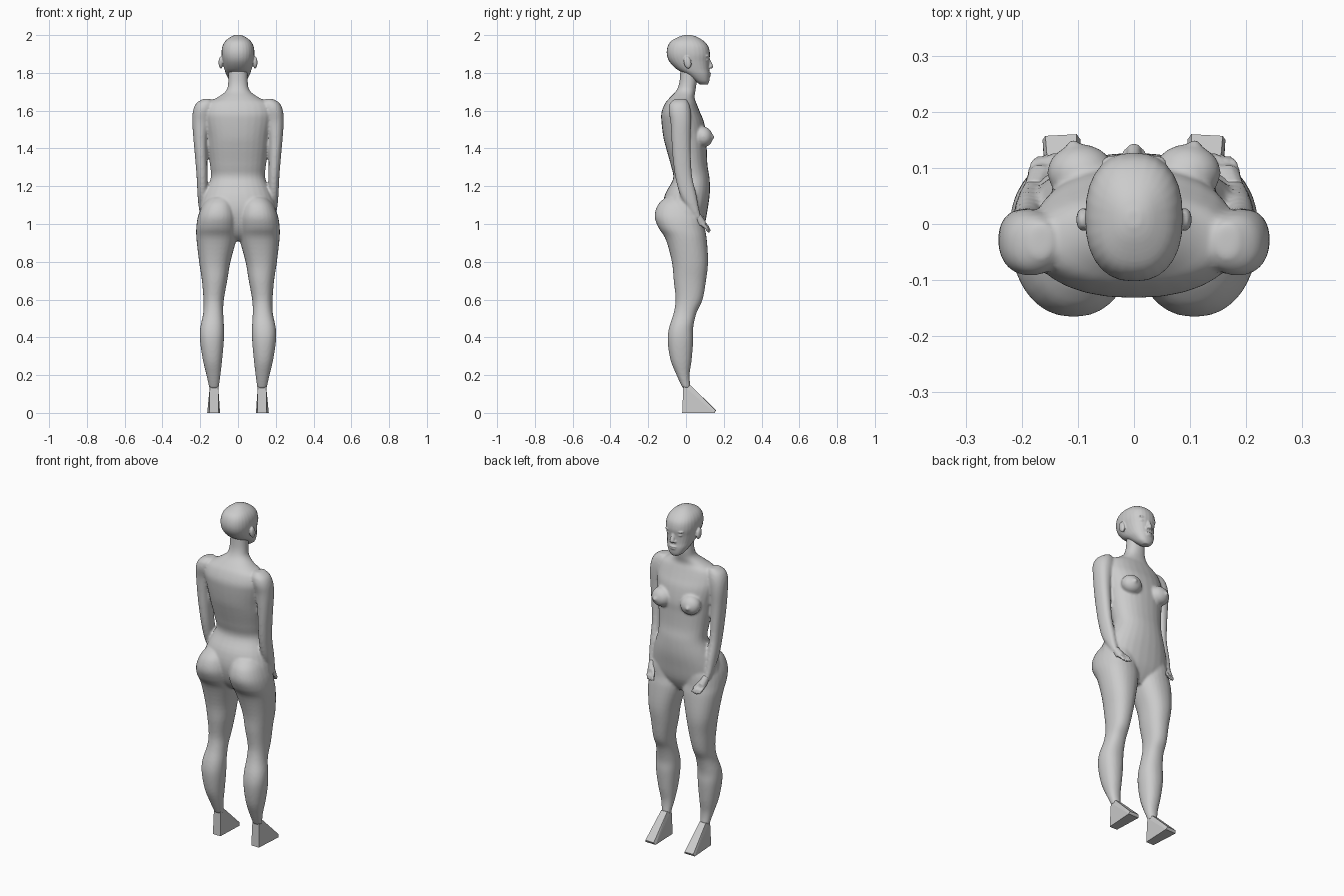
import bpy, bmesh, math
from mathutils import Vector, Matrix

skin = bpy.data.materials.new("plain grey")
skin.diffuse_color = (0.6, 0.6, 0.6, 1)


def finish(bm, name, smooth=True):
    bmesh.ops.recalc_face_normals(bm, faces=bm.faces)
    me = bpy.data.meshes.new(name)
    bm.to_mesh(me)
    bm.free()
    me.materials.append(skin)
    for p in me.polygons:
        p.use_smooth = smooth
    ob = bpy.data.objects.new(name, me)
    bpy.context.collection.objects.link(ob)
    return ob


def spline(rows, steps=4):
    """Catmull-Rom smoothing of a list of section rows."""
    out = []
    for i in range(len(rows) - 1):
        a, b = rows[max(i - 1, 0)], rows[i]
        c, d = rows[i + 1], rows[min(i + 2, len(rows) - 1)]
        for k in range(steps):
            t = k / steps
            out.append([0.5 * (2 * q + (r - p) * t + (2 * p - 5 * q + 4 * r - s) * t * t
                               + (3 * q - p - 3 * r + s) * t ** 3)
                        for p, q, r, s in zip(a, b, c, d)])
    return out + [list(rows[-1])]


def loft(bm, rows, side=1, n=28, power=0.9):
    """Rows: height, centre x, half width, back y, front y."""
    rings = []
    for z, cx, rx, yb, yf in spline(rows):
        ring = []
        for i in range(n):
            a = 2 * math.pi * i / n
            c, s = math.cos(a), math.sin(a)
            c = math.copysign(abs(c) ** power, c)
            s = math.copysign(abs(s) ** power, s)
            ring.append(bm.verts.new((side * (cx + rx * c), (yb + yf) / 2 + (yf - yb) / 2 * s, z)))
        rings.append(ring)
    for r0, r1 in zip(rings, rings[1:]):
        for i in range(n):
            j = (i + 1) % n
            bm.faces.new((r0[i], r0[j], r1[j], r1[i]))
    bm.faces.new(rings[0])
    bm.faces.new(rings[-1])


def ball(bm, pos, size, tilt=0):
    m = Matrix.Translation(pos) @ Matrix.Rotation(tilt, 4, 'X') @ Matrix.Diagonal((*size, 1))
    bmesh.ops.create_uvsphere(bm, u_segments=20, v_segments=12, radius=1, matrix=m)


def taper(bm, a, b, r0, r1):
    a, b = Vector(a), Vector(b)
    rot = (b - a).to_track_quat('Z', 'Y').to_matrix().to_4x4()
    bmesh.ops.create_cone(bm, cap_ends=True, segments=10, radius1=r0, radius2=r1,
                          depth=(b - a).length, matrix=Matrix.Translation((a + b) / 2) @ rot)


def fuse(ob, voxel, rounds):
    """Merge overlapping volumes into one skin."""
    m = ob.modifiers.new("fuse", 'REMESH')
    m.mode, m.voxel_size, m.use_smooth_shade = 'VOXEL', voxel, True
    s = ob.modifiers.new("soften", 'SMOOTH')
    s.factor, s.iterations = 0.5, rounds


TORSO = [(1.82, 0, .05, -.03, .055), (1.75, 0, .052, -.035, .056), (1.705, 0, .063, -.052, .05),
         (1.67, 0, .11, -.085, .045), (1.64, 0, .165, -.11, .055), (1.59, 0, .185, -.13, .075),
         (1.54, 0, .182, -.13, .095), (1.46, 0, .167, -.12, .11), (1.40, 0, .160, -.105, .11),
         (1.31, 0, .148, -.08, .114), (1.24, 0, .145, -.068, .125), (1.16, 0, .177, -.11, .126),
         (1.08, 0, .202, -.125, .115), (1.0, 0, .205, -.11, .10), (.945, 0, .16, -.08, .075),
         (.91, 0, .07, -.04, .05)]
LEG = [(1.14, .095, .06, -.11, .05), (1.10, .103, .085, -.15, .08), (1.04, .108, .104, -.166, .095),
       (.98, .112, .109, -.146, .10), (.92, .114, .106, -.108, .11), (.8, .123, .083, -.075, .117),
       (.7, .124, .067, -.065, .106), (.6, .129, .054, -.055, .088), (.53, .131, .053, -.065, .056),
       (.45, .137, .063, -.09, .038), (.38, .138, .063, -.097, .038), (.28, .135, .051, -.082, .03),
       (.2, .13, .037, -.05, .019), (.13, .127, .025, -.018, .025)]
ARM = [(1.662, .165, .02, -.06, 0), (1.64, .175, .045, -.085, .015), (1.60, .186, .052, -.092, .025),
       (1.54, .196, .046, -.082, .027), (1.45, .199, .037, -.077, .024), (1.35, .195, .032, -.07, .026),
       (1.25, .190, .029, -.057, .033), (1.15, .187, .027, -.03, .056), (1.08, .184, .023, .012, .069),
       (1.03, .177, .02, .044, .083)]
HEAD = [(1.738, 0, .02, .075, .115), (1.755, 0, .042, .05, .123), (1.79, 0, .062, 0, .126),
        (1.82, 0, .072, -.05, .123), (1.86, 0, .081, -.088, .123), (1.90, 0, .087, -.102, .127),
        (1.94, 0, .083, -.097, .118), (1.97, 0, .066, -.077, .092), (1.992, 0, .036, -.035, .055),
        (2.001, 0, .012, -.005, .022)]

# Body: trunk, limbs, chest and seat in one skin
bm = bmesh.new()
loft(bm, TORSO)
for side in (-1, 1):
    loft(bm, LEG, side)
    loft(bm, ARM, side)
    ball(bm, (side * .095, .092, 1.462), (.06, .05, .055), 0.3)   # breast
    ball(bm, (side * .108, .138, 1.46), (.013, .013, .013))
fuse(finish(bm, "body"), 0.007, 5)

# Head with facial features and ears
bm = bmesh.new()
loft(bm, HEAD, power=0.86)
taper(bm, (0, .112, 1.885), (0, .131, 1.832), .009, .014)     # nose
ball(bm, (0, .132, 1.832), (.013, .011, .010))
ball(bm, (0, .122, 1.798), (.025, .011, .006))                # upper lip
ball(bm, (0, .121, 1.786), (.021, .011, .006))                # lower lip
for side in (-1, 1):
    ball(bm, (side * .014, .126, 1.829), (.007, .008, .007))  # nostril wing
    ball(bm, (side * .034, .109, 1.869), (.017, .011, .008))  # eye
    ball(bm, (side * .034, .111, 1.89), (.025, .012, .006))   # brow
    ball(bm, (side * .091, .008, 1.855), (.012, .02, .033), 0.2)  # ear
fuse(finish(bm, "head"), 0.004, 3)

# Hands resting on the front of the thighs
for side, label in ((-1, "left"), (1, "right")):
    bm = bmesh.new()
    taper(bm, (side * .178, .06, 1.045), (side * .166, .085, 1.0), .02, .024)
    ball(bm, (side * .165, .088, 1.005), (.024, .016, .028), 0.5)
    for k in range(4):
        base = (side * (.181 - .011 * k), .09 + .003 * k, .995)
        knuckle = (side * (.176 - .013 * k), .108 + .003 * k, .978)
        tip = (side * (.168 - .014 * k), .118 + .003 * k, .955 + .004 * abs(k - 1))
        taper(bm, base, knuckle, .009, .008)
        taper(bm, knuckle, tip, .008, .005)
    taper(bm, (side * .157, .085, 1.015), (side * .132, .118, .985), .01, .006)  # thumb
    fuse(finish(bm, label + "_hand"), 0.004, 2)

# Feet: simple sharp wedges
for side, label in ((-1, "left"), (1, "right")):
    bm = bmesh.new()
    pts = [(.105, -.014, .145), (.149, -.014, .145), (.147, .024, .145), (.108, .024, .145),
           (.102, -.02, 0), (.152, -.02, 0), (.163, .15, 0), (.095, .15, 0),
           (.158, .157, .014), (.102, .16, .014)]
    for x, y, z in pts:
        bm.verts.new((side * x, y, z))
    bmesh.ops.convex_hull(bm, input=bm.verts)
    finish(bm, label + "_foot", False)
